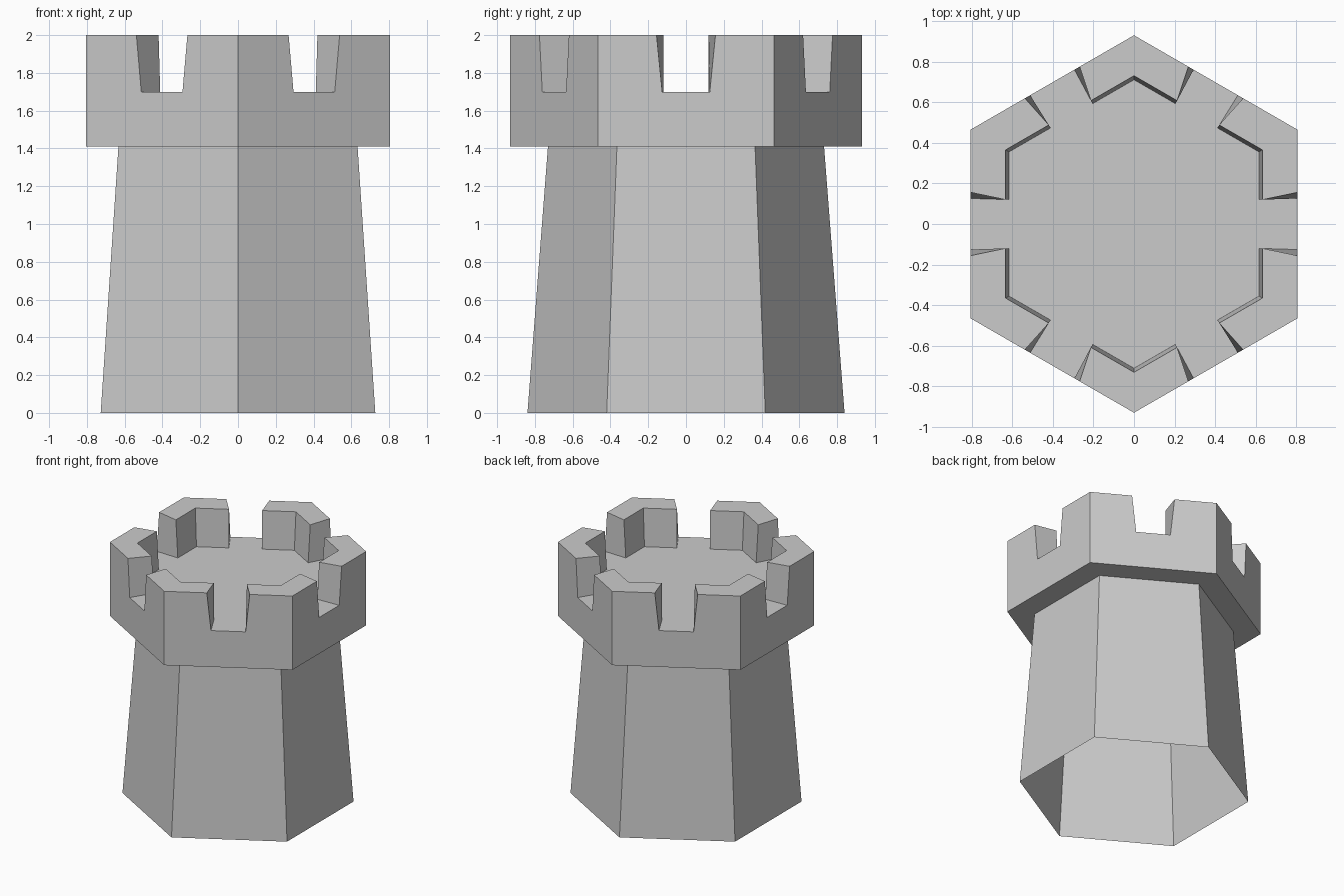
import bpy, bmesh
from math import radians, tan
from mathutils import Matrix

if "Cube" in bpy.data.objects:
    bpy.data.objects.remove(bpy.data.objects["Cube"])

SLOPE = tan(radians(30))          # half side length per unit of apothem
BASE, NECK, CROWN = 0.727, 0.633, 0.806   # apothems of the hexagons
IN_LOW, IN_TOP = 0.616, 0.633     # inner parapet wall, foot and top
Z_NECK, Z_FLOOR, Z_TOP = 1.41, 1.70, 2.0
GAP_IN, GAP_LOW, GAP_TOP = 0.12, 0.126, 0.156   # half widths of the gaps

bm = bmesh.new()


def face(rot, pts):
    """Add a face from (apothem, offset along side, height) points."""
    bm.faces.new([bm.verts.new(rot @ p) for p in
                  [Matrix.Translation(q).to_translation() for q in pts]])


def half(d):
    return d * SLOPE


for k in range(6):
    rot = Matrix.Rotation(radians(60 * k), 3, 'Z')
    b, n, c, i, t = map(half, (BASE, NECK, CROWN, IN_LOW, IN_TOP))

    # tapered shaft side (open underneath)
    face(rot, [(BASE, -b, 0), (BASE, b, 0), (NECK, n, Z_NECK), (NECK, -n, Z_NECK)])
    # overhang underside
    face(rot, [(NECK, -n, Z_NECK), (NECK, n, Z_NECK), (CROWN, c, Z_NECK), (CROWN, -c, Z_NECK)])
    # notched outer parapet wall
    face(rot, [(CROWN, -c, Z_NECK), (CROWN, c, Z_NECK), (CROWN, c, Z_TOP),
               (CROWN, GAP_TOP, Z_TOP), (CROWN, GAP_LOW, Z_FLOOR),
               (CROWN, -GAP_LOW, Z_FLOOR), (CROWN, -GAP_TOP, Z_TOP), (CROWN, -c, Z_TOP)])
    # floor running out through the gap
    face(rot, [(0, 0, Z_FLOOR), (IN_LOW, -i, Z_FLOOR), (IN_LOW, -GAP_IN, Z_FLOOR),
               (CROWN, -GAP_LOW, Z_FLOOR), (CROWN, GAP_LOW, Z_FLOOR),
               (IN_LOW, GAP_IN, Z_FLOOR), (IN_LOW, i, Z_FLOOR)])
    # half battlements on both sides of the gap
    for s in (1, -1):
        for pts in (
            [(CROWN, s * GAP_TOP, Z_TOP), (CROWN, s * c, Z_TOP),
             (IN_TOP, s * t, Z_TOP), (IN_TOP, s * GAP_IN, Z_TOP)],
            [(IN_LOW, s * GAP_IN, Z_FLOOR), (IN_TOP, s * GAP_IN, Z_TOP),
             (IN_TOP, s * t, Z_TOP), (IN_LOW, s * i, Z_FLOOR)],
            [(CROWN, s * GAP_LOW, Z_FLOOR), (CROWN, s * GAP_TOP, Z_TOP),
             (IN_TOP, s * GAP_IN, Z_TOP), (IN_LOW, s * GAP_IN, Z_FLOOR)],
        ):
            face(rot, pts if s > 0 else pts[::-1])

bmesh.ops.remove_doubles(bm, verts=bm.verts, dist=0.0005)
bmesh.ops.recalc_face_normals(bm, faces=bm.faces)

mesh = bpy.data.meshes.new("tower")
bm.to_mesh(mesh)
bm.free()
tower = bpy.data.objects.new("tower", mesh)
bpy.context.collection.objects.link(tower)
